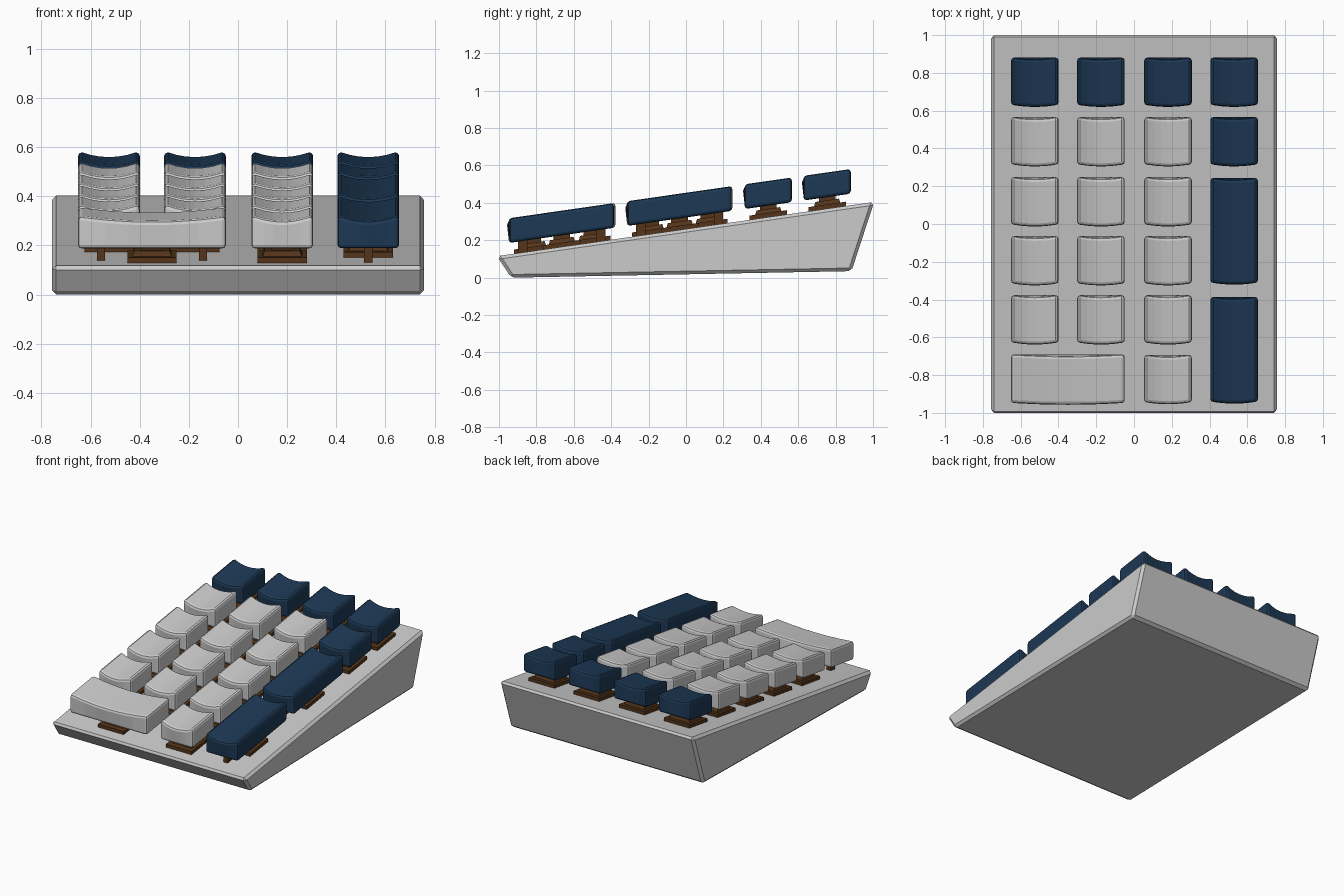
import bpy, bmesh

if "Cube" in bpy.data.objects:
    bpy.data.objects.remove(bpy.data.objects["Cube"])

SLOPE = 0.144           # every part follows the sloping deck
DECK = 0.26             # deck height at y = 0


def material(name, color):
    m = bpy.data.materials.new(name)
    m.diffuse_color = (*color, 1)
    m.use_nodes = True
    m.node_tree.nodes["Principled BSDF"].inputs["Base Color"].default_value = m.diffuse_color
    return m


navy = material("navy", (0.012, 0.04, 0.09))
light = material("light_grey", (0.75, 0.75, 0.75))
brown = material("brown", (0.09, 0.035, 0.01))


def finish(bm, name, mat=None):
    bmesh.ops.recalc_face_normals(bm, faces=bm.faces)
    me = bpy.data.meshes.new(name)
    bm.to_mesh(me)
    bm.free()
    ob = bpy.data.objects.new(name, me)
    bpy.context.collection.objects.link(ob)
    if mat:
        me.materials.append(mat)
    return ob


def place(bm, cx, cy, lift):
    # move onto the deck and shear along its slope
    for v in bm.verts:
        v.co.x += cx
        v.co.y += cy
        v.co.z += DECK + lift + SLOPE * v.co.y


def add_box(bm, x, y, z0, sx, sy, sz, top=1.0):
    vs = bmesh.ops.create_cube(bm, size=1)["verts"]
    for v in vs:
        k = top if v.co.z > 0 else 1
        v.co = (x + v.co.x * sx * k, y + v.co.y * sy * k, z0 + (v.co.z + 0.5) * sz)


def case():
    # wedge side profile extruded across the width
    profile = [(-1.01, 0.115), (-0.935, 0.0), (0.885, 0.035), (1.006, 0.405)]
    bm = bmesh.new()
    face = bm.faces.new([bm.verts.new((-0.757, y, z)) for y, z in profile])
    ext = bmesh.ops.extrude_face_region(bm, geom=[face])["geom"]
    for v in ext:
        if isinstance(v, bmesh.types.BMVert):
            v.co.x = 0.757
    bmesh.ops.recalc_face_normals(bm, faces=bm.faces)
    bmesh.ops.bevel(bm, geom=bm.edges[:], offset=0.017, segments=1,
                    affect='EDGES', profile=0.5)
    finish(bm, "case")


def keycap(name, cx, cy, w, d, mat):
    h, dish = 0.132, 0.018
    bm = bmesh.new()
    add_box(bm, 0, 0, 0, w, d, h)
    bmesh.ops.bevel(bm, geom=bm.edges[:], offset=0.016, segments=2,
                    affect='EDGES', profile=0.5)
    # cut strips across the width, then dish the top
    half = w / 2 - 0.016
    for i in range(1, 6):
        bmesh.ops.bisect_plane(bm, geom=bm.verts[:] + bm.edges[:] + bm.faces[:],
                               plane_co=(half * (i / 3 - 1), 0, 0),
                               plane_no=(1, 0, 0))
    for v in bm.verts:
        if v.co.z > h - 0.02:
            f = max(0, 1 - (v.co.x / half) ** 2)
            v.co.z -= dish * f
            v.co.y -= 0.009 * f
    place(bm, cx, cy, 0.062)
    finish(bm, name, mat)


def switch(name, cx, cy, w, d):
    bm = bmesh.new()
    add_box(bm, 0, 0, -0.005, 0.2, 0.2, 0.028)               # flange
    add_box(bm, 0, 0, 0.023, 0.16, 0.14, 0.022, 0.9)         # housing
    add_box(bm, 0, 0, 0.045, 0.09, 0.09, 0.03)               # plunger
    for s in (-1, 1):                                        # stabiliser stems
        if w > 0.4:
            add_box(bm, s * 0.208, 0, -0.005, 0.033, 0.05, 0.08)
        if d > 0.4:
            add_box(bm, 0, s * 0.208, -0.005, 0.033, 0.05, 0.08)
    place(bm, cx, cy, 0)
    finish(bm, name, brown)


case()

# key layout: (x, y, width, depth, colour)
cols = [-0.525, -0.175, 0.18, 0.53]
rows = [0.755, 0.44, 0.122, -0.19, -0.503, -0.819]
S = 0.252
keys = [(x, rows[0], S, S, navy) for x in cols]
keys += [(x, y, S, S, light) for y in rows[1:5] for x in cols[:3]]
keys += [(-0.35, rows[5], 0.602, 0.258, light), (cols[2], rows[5], S, S, light),
         (cols[3], rows[1], S, S, navy),
         (cols[3], -0.034, S, 0.556, navy), (cols[3], -0.664, S, 0.556, navy)]
for i, (x, y, w, d, m) in enumerate(keys):
    keycap(f"keycap_{i + 1}", x, y, w, d, m)
    switch(f"switch_{i + 1}", x, y, w, d)
